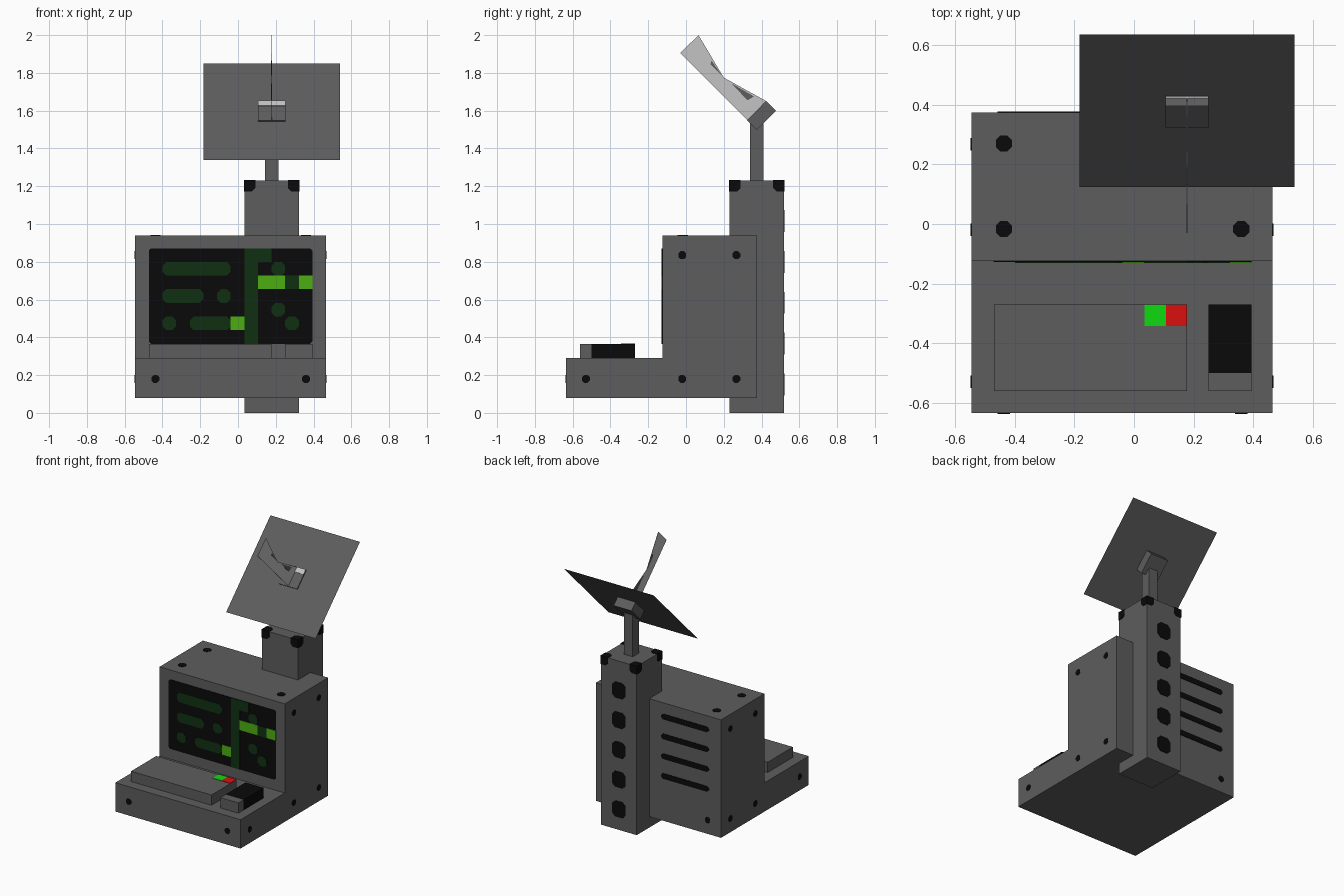
import bpy, bmesh, math
from mathutils import Matrix, Vector

cube = bpy.data.objects.get("Cube")
if cube:
    bpy.data.objects.remove(cube)


def material(name, rgb):
    m = bpy.data.materials.new(name)
    m.use_nodes = True
    m.diffuse_color = (*rgb, 1)
    m.node_tree.nodes["Principled BSDF"].inputs["Base Color"].default_value = (*rgb, 1)
    return m


GREY = material("dark grey casing", (0.11, 0.11, 0.11))
BLACK = material("black", (0.003, 0.003, 0.003))
LIGHT = material("light grey metal", (0.55, 0.55, 0.55))
DIM = material("dim green", (0.005, 0.03, 0.006))
BRIGHT = material("bright green", (0.075, 0.42, 0.006))
GREEN = material("green button", (0.005, 0.7, 0.005))
RED = material("red button", (0.7, 0.005, 0.005))


def finish(name, bm, mat):
    mesh = bpy.data.meshes.new(name)
    bm.to_mesh(mesh)
    bm.free()
    mesh.materials.append(mat)
    ob = bpy.data.objects.new(name, mesh)
    bpy.context.collection.objects.link(ob)
    return ob


def box_mesh(x, y, z):
    bm = bmesh.new()
    size = [b - a for a, b in (x, y, z)]
    mid = [(a + b) / 2 for a, b in (x, y, z)]
    bmesh.ops.create_cube(bm, size=1, matrix=Matrix.Translation(mid) @ Matrix.Diagonal((*size, 1)))
    return bm


def box(name, x, y, z, mat=GREY):
    return finish(name, box_mesh(x, y, z), mat)


def polygon(name, points, mat, depth=None):
    bm = bmesh.new()
    face = bm.faces.new([bm.verts.new(p) for p in points])
    if depth:
        out = bmesh.ops.extrude_face_region(bm, geom=[face])
        moved = [v for v in out["geom"] if isinstance(v, bmesh.types.BMVert)]
        bmesh.ops.translate(bm, verts=moved, vec=depth)
        bmesh.ops.recalc_face_normals(bm, faces=bm.faces)
    return finish(name, bm, mat)


def plate(name, facing, level, a, b, mat, cut=0.0):
    """Thin chamfered plate on the surface at level; a and b are its spans on the other two axes."""
    axis = "xyz".index(facing[1])
    sign = 1 if facing[0] == "+" else -1
    (a0, a1), (b0, b1) = a, b
    pts = [(a0, b0), (a1, b0), (a1, b1), (a0, b1)]
    if cut:
        c = cut
        pts = [(a0 + c, b0), (a1 - c, b0), (a1, b0 + c), (a1, b1 - c),
               (a1 - c, b1), (a0 + c, b1), (a0, b1 - c), (a0, b0 + c)]
    coords = []
    for p in pts:
        p = list(p)
        p.insert(axis, level)
        coords.append(p)
    depth = Vector((0, 0, 0))
    depth[axis] = sign * 0.003
    return polygon(name, coords, mat, depth)


def dot(name, facing, level, a, b, r):
    plate(name, facing, level, (a - r, a + r), (b - r, b + r), BLACK, r * 0.58)


# Console casing, an L profile run across the width
LEFT, RIGHT, FRONT, DESK, BACK = 0.465, -0.545, -0.635, 0.29, 0.375
SCREEN_Y, TOP, BASE = -0.125, 0.94, 0.08
profile = [(FRONT, BASE), (BACK, BASE), (BACK, TOP), (SCREEN_Y, TOP), (SCREEN_Y, DESK), (FRONT, DESK)]
polygon("console_casing", [(RIGHT, y, z) for y, z in profile], GREY, (LEFT - RIGHT, 0, 0))

# Screen with its read-out laid out on a square grid
U, SX, SZ = 0.0722, -0.472, 0.366
plate("screen", "-y", SCREEN_Y, (SX, SX + 12 * U), (SZ, SZ + 7 * U), BLACK, 0.012)


def cells(name, col, row, w, h, mat, cut):
    plate(name, "-y", SCREEN_Y - 0.003, (SX + col * U, SX + (col + w) * U),
          (SZ + row * U, SZ + (row + h) * U), mat, cut)


for col, row, w in [(1, 5, 5), (1, 3, 3), (5, 3, 1), (1, 1, 1), (3, 1, 3),
                    (9, 5, 1), (9, 2, 1), (10, 1, 1)]:
    cells("screen_dash", col, row, w, 1, DIM, 0.02)
cells("screen_column", 7, 0, 1, 7, DIM, 0)
cells("screen_column_top", 8, 6, 1, 1, DIM, 0)
cells("screen_gap", 10, 4, 1, 1, DIM, 0)
for col, row, w in [(6, 1, 1), (8, 4, 2), (11, 4, 1)]:
    cells("screen_highlight", col, row, w, 1, BRIGHT, 0)

# Keyboard block with two buttons, and the small unit beside it
KEY_TOP = 0.365
box("keyboard", (-0.47, 0.178), (-0.56, -0.27), (DESK, KEY_TOP))
plate("green_button", "+z", KEY_TOP, (0.035, 0.107), (-0.343, -0.27), GREEN)
plate("red_button", "+z", KEY_TOP, (0.107, 0.178), (-0.343, -0.27), RED)
box("side_unit_front", (0.25, 0.395), (-0.56, -0.5), (DESK, KEY_TOP))
box("side_unit_back", (0.25, 0.395), (-0.5, -0.27), (DESK, KEY_TOP), BLACK)

# Screws on every side of the casing
for x in (-0.437, 0.36):
    dot("front_screw", "-y", FRONT, x, 0.18, 0.021)
for x, y in [(-0.437, 0.27), (-0.437, -0.017), (0.36, -0.017)]:
    dot("top_screw", "+z", TOP, x, y, 0.027)
for facing, level in (("+x", LEFT), ("-x", RIGHT)):
    for y, z in [(-0.53, 0.18), (-0.02, 0.18), (0.267, 0.18), (-0.02, 0.835), (0.267, 0.835)]:
        dot("side_screw", facing, level, y, z, 0.021)
dot("back_screw", "+y", BACK, -0.437, 0.18, 0.021)

# Cooling slots in the back
for i in range(4):
    z = 0.84 - i * 2 * U
    plate("back_slot", "+y", BACK, (-0.447, -0.063), (z - 0.02, z + 0.02), BLACK, 0.014)

# Column with black corner caps and a row of ports
CX, CY, HALF, CTOP = 0.178, 0.375, 2 * U, 1.23
box("column", (CX - HALF, CX + HALF), (CY - HALF, CY + HALF), (0, CTOP))
for i in range(5):
    z = 0.15 + i * 3 * U
    plate("column_port", "+y", CY + HALF, (CX - 0.055, CX + 0.055), (z - 0.058, z + 0.058), BLACK, 0.025)
for sx in (-1, 1):
    for sy in (-1, 1):
        spans = [sorted((c + s * (HALF - 0.058), c + s * (HALF + 0.003))) for c, s in ((CX, sx), (CY, sy))]
        bm = box_mesh(*spans, (CTOP - 0.058, CTOP + 0.003))
        bm.verts.ensure_lookup_table()
        inner = min(bm.verts, key=lambda v: sx * v.co.x + sy * v.co.y + v.co.z)
        bmesh.ops.bevel(bm, geom=list(inner.link_edges), offset=0.018, segments=1, affect='EDGES')
        finish("column_cap", bm, BLACK)

# Mast and tilted mount
box("mast", (CX - U / 2, CX + U / 2), (CY - U / 2, CY + U / 2), (CTOP, 1.54))
tilt = Matrix.Translation((CX, 0.4, 1.574)) @ Matrix.Rotation(math.radians(45), 4, 'X')
mount = box("dish_mount", (-U, U), (-U, U), (-U / 2, U / 2))
mount.matrix_world = tilt

# Square dish, a thin sheet facing forward and up
dish = polygon("dish", [(-5 * U, -5 * U, 0), (5 * U, -5 * U, 0), (5 * U, 5 * U, 0), (-5 * U, 5 * U, 0)], GREY)
dish.matrix_world = Matrix.Translation((CX, 0.38, 1.595)) @ Matrix.Rotation(math.radians(45), 4, 'X')
strip = plate("dish_strip", "+z", U / 2, (-U, U), (U * 0.5, U), LIGHT)
strip.matrix_world = tilt

# Feed arm, a thin fin with dark recesses
arm = [(-0.03, 1.905), (0.066, 2.0), (0.2, 1.775), (0.426, 1.65), (0.325, 1.55)]
polygon("feed_arm", [(CX - 0.001, y, z) for y, z in arm], LIGHT, (0.002, 0, 0))
recesses = [[(0.135, 1.865), (0.19, 1.785), (0.13, 1.845)],
            [(0.24, 1.745), (0.36, 1.675), (0.325, 1.655)]]
for pts in recesses:
    polygon("arm_recess", [(CX - 0.003, y, z) for y, z in pts], GREY, (0.006, 0, 0))
